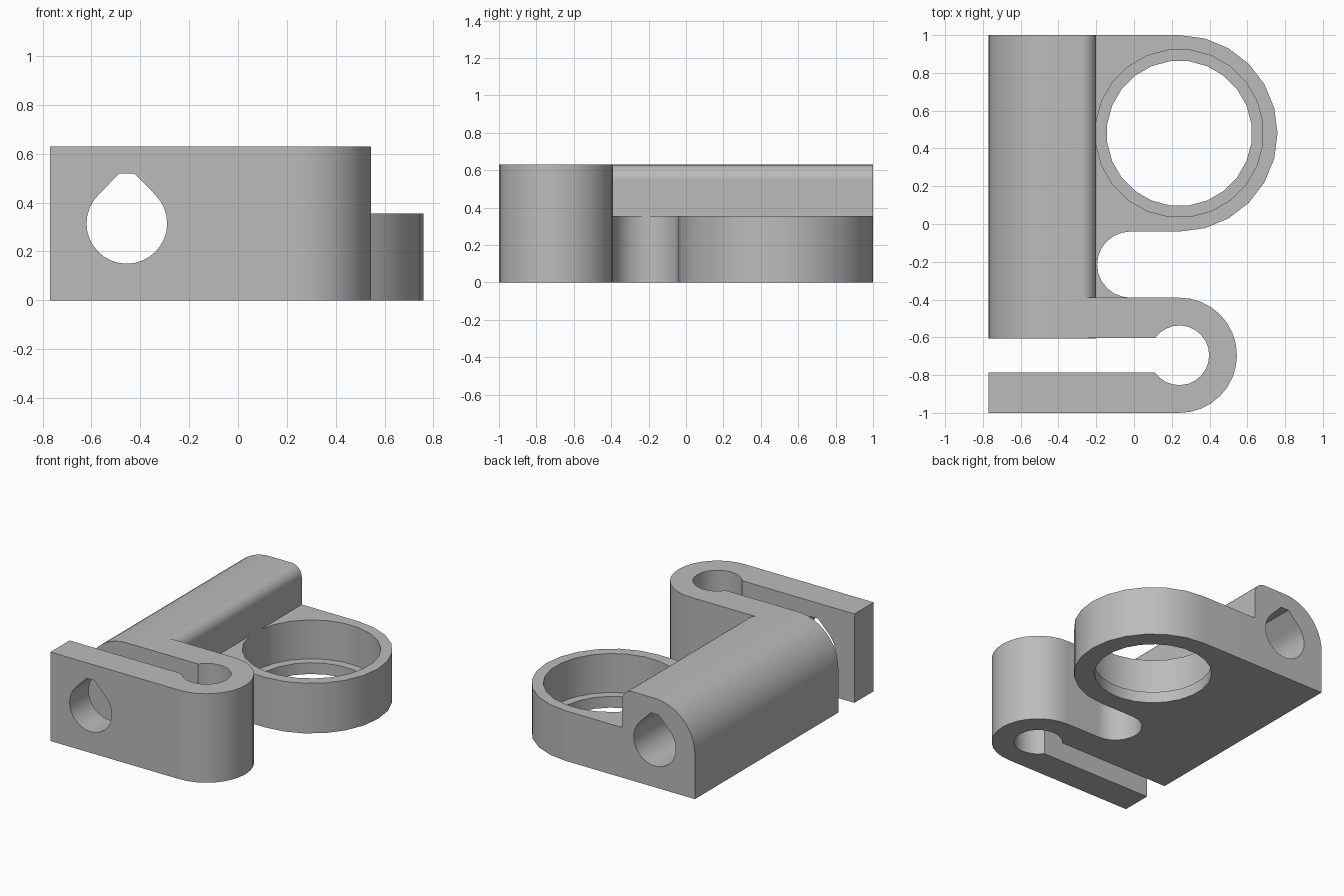
import bpy
import bmesh
from math import sin, cos, radians
from mathutils import Vector

cube = bpy.data.objects.get("Cube")
if cube:
    bpy.data.objects.remove(cube, do_unlink=True)

grey = bpy.data.materials.new("plain grey")
colour = (0.5, 0.5, 0.5, 1)
grey.diffuse_color = colour
grey.use_nodes = True
grey.node_tree.nodes["Principled BSDF"].inputs["Base Color"].default_value = colour


def arc(cx, cy, r, start, end, steps):
    """Points along an arc, angles in degrees."""
    angles = [radians(start + (end - start) * i / steps) for i in range(steps + 1)]
    return [(cx + r * cos(a), cy + r * sin(a)) for a in angles]


def prism(name, outline, low, high, axis="z"):
    """Extrude an outline along z (xy outline) or along y (xz outline)."""
    bm = bmesh.new()
    if axis == "z":
        points, push = [(a, b, low) for a, b in outline], Vector((0, 0, high - low))
    else:
        points, push = [(a, low, b) for a, b in outline], Vector((0, high - low, 0))
    face = bm.faces.new([bm.verts.new(p) for p in points])
    grown = bmesh.ops.extrude_face_region(bm, geom=[face])["geom"]
    bmesh.ops.translate(bm, vec=push, verts=[g for g in grown if isinstance(g, bmesh.types.BMVert)])
    bmesh.ops.recalc_face_normals(bm, faces=bm.faces)
    mesh = bpy.data.meshes.new(name)
    bm.to_mesh(mesh)
    bm.free()
    mesh.materials.append(grey)
    obj = bpy.data.objects.new(name, mesh)
    bpy.context.collection.objects.link(obj)
    return obj


def combine(target, other, operation):
    """Apply a boolean and remove the second solid."""
    mod = target.modifiers.new(operation.title(), "BOOLEAN")
    mod.operation, mod.object, mod.solver = operation, other, "EXACT"
    bpy.context.view_layer.objects.active = target
    bpy.ops.object.modifier_apply(modifier=mod.name)
    bpy.data.objects.remove(other, do_unlink=True)


# Low plate with its round end and the rounded gap beside the clamp
ring_x, ring_y = 0.24, 0.48
plate = prism("ring_plate",
              [(-0.5, 1), (-0.5, -0.39)]
              + arc(-0.02, -0.215, 0.175, 270, 90, 12)
              + arc(ring_x, ring_y, 0.52, -90, 90, 12), 0, 0.355)

# Through bore and the wider seat above it
for name, radius, floor in (("bore", 0.385, -0.1), ("seat", 0.445, 0.08)):
    circle = arc(ring_x, ring_y, radius, 7.5, 367.5, 24)[:-1]
    combine(plate, prism(name, circle, floor, 0.5), "DIFFERENCE")

# Long tube housing, broad curve on its outer shoulder, small one on the inner
bolt_x, bolt_z = -0.455, 0.315
bracket = prism("clamp_bracket",
                [(-0.77, 0), (-0.2, 0)]
                + arc(-0.28, 0.55, 0.08, 0, 90, 6)
                + arc(bolt_x, bolt_z, 0.315, 90, 180, 12), -0.605, 1, "y")
combine(bracket, plate, "UNION")

# Split clamp: two arms around a round eye, open at the far end
eye_x, eye_y = 0.24, -0.695
clamp = prism("clamp",
              [(-0.77, -1)]
              + arc(eye_x, eye_y, 0.305, -90, 90, 16)
              + [(bolt_x, -0.39), (bolt_x, -0.605)]
              + arc(eye_x, eye_y, 0.158, 145, -145, 20)
              + [(-0.77, -0.785)], 0, 0.63)
combine(bracket, clamp, "UNION")

# Teardrop bolt hole running the whole depth
teardrop = arc(bolt_x, bolt_z, 0.165, 135, 405, 24) + [
    (bolt_x + 0.03, 0.52), (bolt_x - 0.03, 0.52)]
combine(bracket, prism("bolt_hole", teardrop, -1.2, 1.2, "y"), "DIFFERENCE")

# Smooth curves with crisp edges
bpy.ops.object.select_all(action="DESELECT")
bracket.select_set(True)
bpy.context.view_layer.objects.active = bracket
bpy.ops.object.shade_smooth_by_angle(angle=radians(30))
weighted = bracket.modifiers.new("Weighted Normals", "WEIGHTED_NORMAL")
weighted.keep_sharp = True
